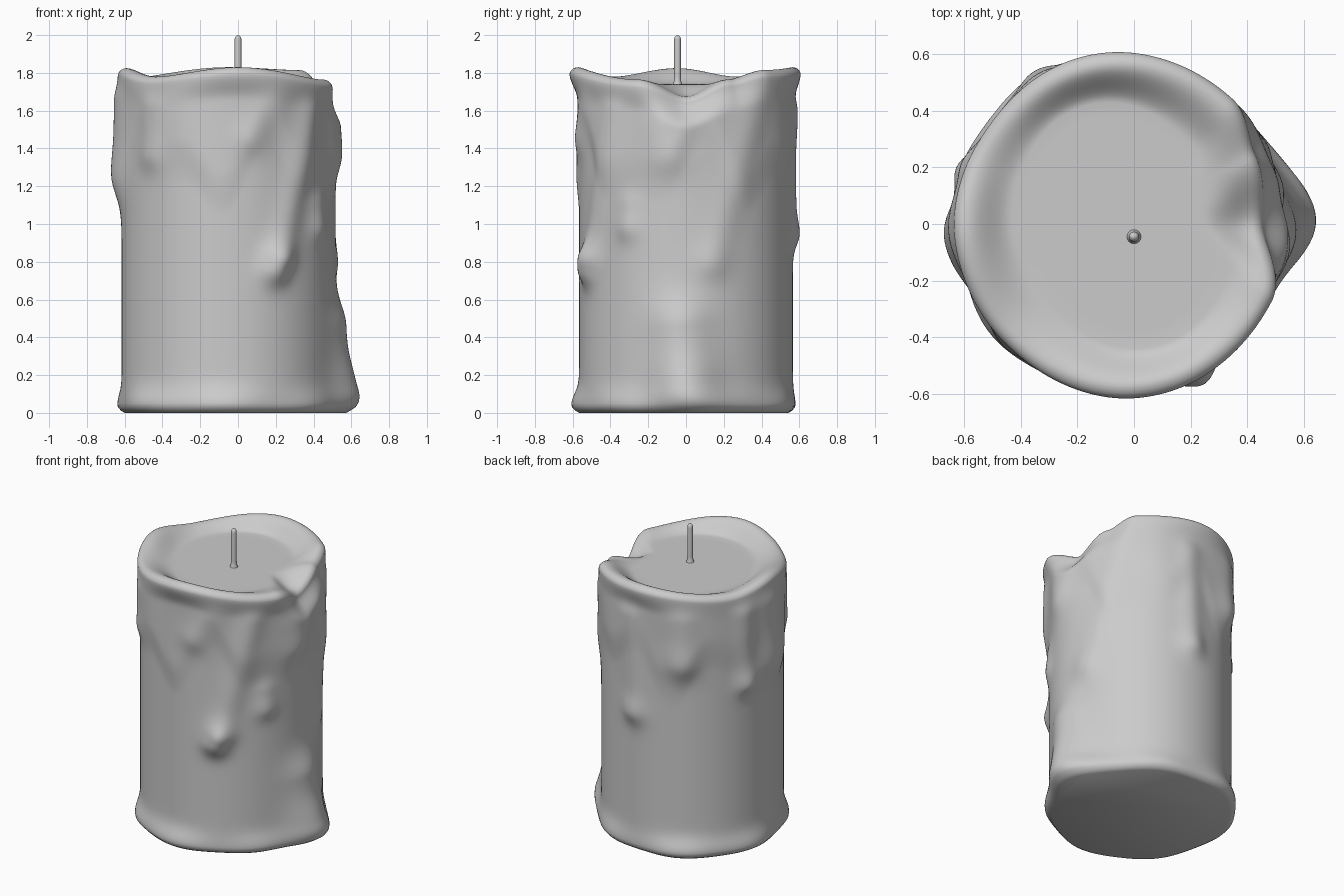
import bpy, bmesh
from math import sin, cos, pi, radians, exp, hypot

if "Cube" in bpy.data.objects:
    bpy.data.objects.remove(bpy.data.objects["Cube"])

CX, R, N, ROWS = -0.05, 0.566, 192, 90

# rim: angle, height, radius
RIM = [(0, 1.675, .5), (27, 1.765, .535), (48, 1.815, .59), (90, 1.83, .605), (150, 1.78, .575),
       (185, 1.825, .58), (225, 1.78, .58), (275, 1.83, .615), (333, 1.765, .6), (360, 1.675, .5)]

# drips: start angle, start height, end angle, end height, width, thickness
DRIPS = [
    (-42, 1.6, -61, .85, .08, .022),
    (-63, .8, -65, .75, .075, .028),
    (-66, 1.66, -78, 1.45, .085, .012),
    (226, 1.62, 224, 1.36, .08, .014),
    (183, 1.66, 182, 1.25, .14, .022),
    (158, 1.65, 161, 1.15, .07, .022),
    (118, 1.62, 118, 1.33, .1, .02),
    (82, 1.6, 85, .95, .08, .02),
    (40, 1.65, 14, .8, .09, .014),
    (-12, 1.5, -10, 1.36, .11, .016),
    (-33, 1.1, -33, .98, .07, .013),
    (-3, .46, 0, .13, .15, .057),
]


def smooth(t):
    t = max(0, min(1, t))
    return t * t * (3 - 2 * t)


def rim(deg):
    """Smoothly interpolated rim height and radius."""
    for (a, h, r), (b, h2, r2) in zip(RIM, RIM[1:]):
        if a <= deg <= b:
            t = smooth((deg - a) / (b - a))
            return h + (h2 - h) * t, r + (r2 - r) * t


def drip_offset(deg, z):
    """Wax thickness of all runs: a soft ridge that ends in a rounder bead."""
    total = 0
    for a, za, b, zb, w, amp in DRIPS:
        px = R * radians((deg - a + 180) % 360 - 180)
        dx, dz = R * radians(b - a), zb - za
        t = max(0, min(1, (px * dx + (z - za) * dz) / (dx * dx + dz * dz)))
        d = hypot(px - t * dx, z - za - t * dz) / w
        bead = hypot(px - dx, z - zb) / (w * 1.15)
        total += amp * (exp(-d * d) + .9 * exp(-bead * bead))
    # thin uneven coat of older wax on the upper half
    a = radians(deg)
    edge = 1.2 + .12 * sin(5 * a + 1) + .08 * sin(9 * a)
    return total + .014 * smooth((z - edge) / .25) * (1 + .4 * sin(6 * a + 5 * z))


def section(deg):
    """One vertical section: (radius, height) from foot over the lip to the pool."""
    a = radians(deg)
    h, rr = rim(deg)
    pts = []
    for i in range(ROWS + 1):
        z = .012 + (h - .052) * i / ROWS
        flare = (.026 + .01 * sin(3 * a + 1) + .009 * sin(7 * a)) * exp(-((z - .045) / .08) ** 2)
        flare -= .03 * max(0, 1 - z / .04) ** 2
        r = R + flare + drip_offset(deg, z)
        k = smooth((z - h + .17) / .14)
        pts.append((r * (1 - k) + (rr + .25 * (r - R)) * k, z))
    r0 = pts[-1][0]
    for i in range(1, 9):                                   # rounded lip
        t = pi * i / 16
        pts.append((r0 - .045 * (1 - cos(t)), h - .04 + .04 * sin(t)))
    r1, floor, width = r0 - .045, 1.74, .15 + .03 * sin(2 * a + .5)
    for i in range(1, 11):                                  # inner slope
        pts.append((r1 - width * i / 10, h + (floor - h) * smooth(i / 10)))
    for i in range(1, 8):                                   # pool floor
        pts.append(((r1 - width) * (1 - i / 8), floor))
    return [(pts[0][0] - .02, 0)] + pts


def lathe(name, sections, cx, cy):
    """Skin a closed loop of vertical sections and cap both ends."""
    bm = bmesh.new()
    n = len(sections)
    cols = []
    for j, pts in enumerate(sections):
        a = 2 * pi * j / n
        cols.append([bm.verts.new((cx + r * cos(a), cy + r * sin(a), z)) for r, z in pts])
    for j in range(n):
        A, B = cols[j], cols[(j + 1) % n]
        for i in range(len(A) - 1):
            bm.faces.new((A[i], B[i], B[i + 1], A[i + 1]))
    bm.faces.new([c[0] for c in reversed(cols)])
    bm.faces.new([c[-1] for c in cols])
    bmesh.ops.recalc_face_normals(bm, faces=bm.faces)
    me = bpy.data.meshes.new(name)
    bm.to_mesh(me)
    bm.free()
    ob = bpy.data.objects.new(name, me)
    bpy.context.collection.objects.link(ob)
    bpy.ops.object.select_all(action='DESELECT')
    ob.select_set(True)
    bpy.context.view_layer.objects.active = ob
    bpy.ops.object.shade_smooth_by_angle(angle=radians(50))


# wax body with melted rim, drips and pool
lathe("wax_body", [section(360 * j / N) for j in range(N)], CX, 0)

# wick with a small wax fillet at its foot and a rounded tip
wick = [(.027, 1.735), (.02, 1.752), (.018, 1.78)]
wick += [(.018 * cos(t * pi / 10), 1.975 + .025 * sin(t * pi / 10)) for t in range(5)] + [(.001, 2)]
lathe("wick", [wick] * 16, 0, -.045)
